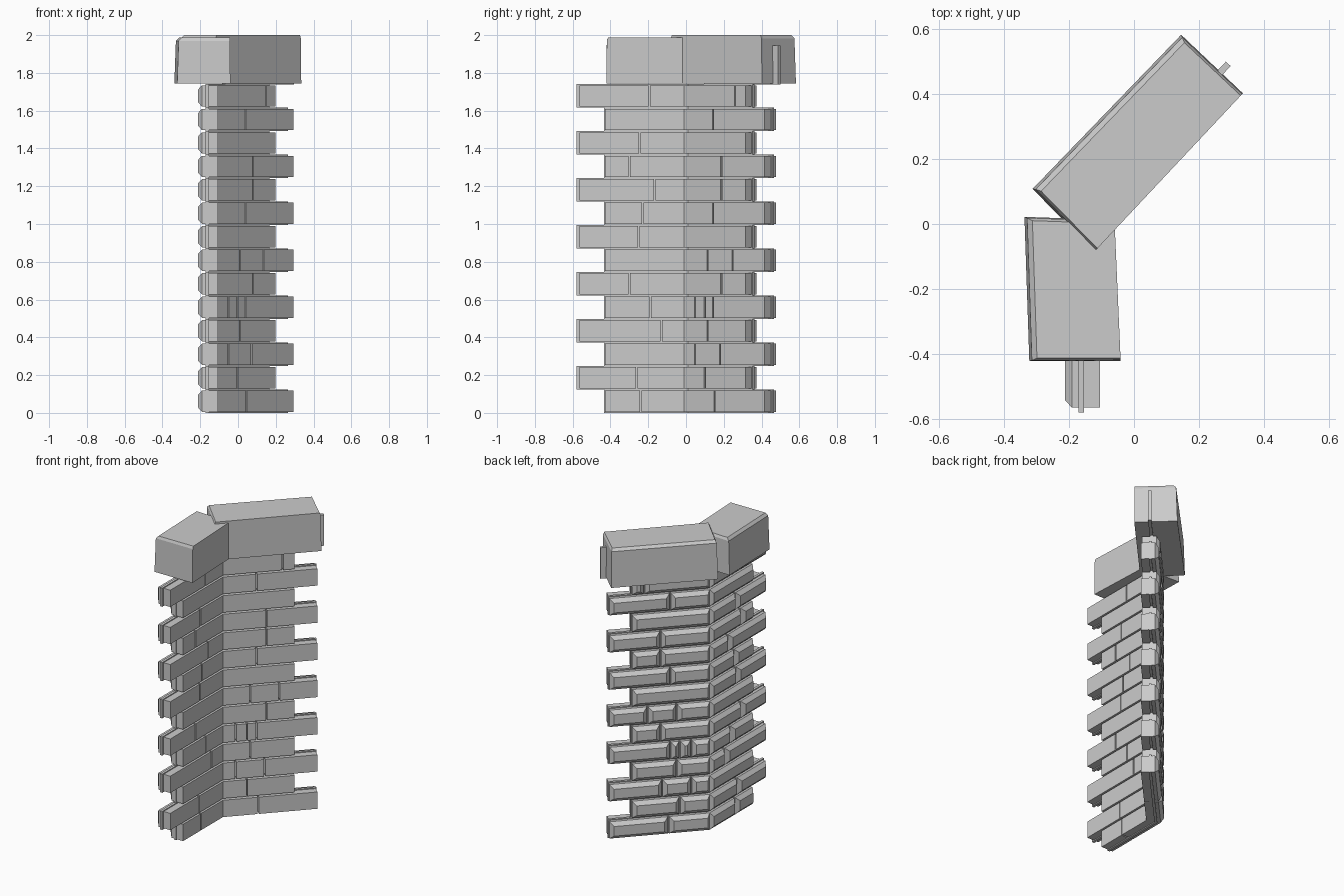
import bpy, bmesh, math
from mathutils import Vector

if "Cube" in bpy.data.objects:
    bpy.data.objects.remove(bpy.data.objects["Cube"])

ROWS, PITCH = 14, 0.1243
CORNER = Vector((-0.105, -0.01))
MITRE = math.tan(math.radians(21.6))
# each arm: (direction along wall, direction through thickness)
ARM_A = (Vector((0, -1)), Vector((-1, 0)))
ARM_B = (Vector((0.684, 0.729)), Vector((-0.729, 0.684)))


def point(arm, s, t, z, mitred=False):
    p = CORNER + arm[0] * (s - (t * MITRE if mitred else 0)) + arm[1] * t
    return (p.x, p.y, z)


def loft(bm, rings):
    """Closed skin through rings of four points."""
    vs = [[bm.verts.new(p) for p in r] for r in rings]
    for a, b in zip(vs, vs[1:]):
        for i in range(4):
            j = (i + 1) % 4
            bm.faces.new((a[i], a[j], b[j], b[i]))
    bm.faces.new(vs[0][::-1])
    bm.faces.new(vs[-1])


def finish(bm, name):
    bmesh.ops.recalc_face_normals(bm, faces=bm.faces)
    me = bpy.data.meshes.new(name)
    bm.to_mesh(me)
    bm.free()
    ob = bpy.data.objects.new(name, me)
    bpy.context.collection.objects.link(ob)
    return ob


def ring(arm, s0, s1, t, z0, z1, inset=0, corner=False):
    a, b = s0 + inset, s1 - inset
    return [point(arm, a, t, z0 + inset, corner), point(arm, b, t, z0 + inset),
            point(arm, b, t, z1 - inset), point(arm, a, t, z1 - inset, corner)]


def build_arm(name, arm, ends, joints, long_parity):
    front, back, mortar = bmesh.new(), bmesh.new(), bmesh.new()
    for r in range(ROWS):
        is_long = r % 2 == long_parity
        end, lip = ends[0] if is_long else ends[1]
        z0, z1 = r * PITCH, (r + 1) * PITCH
        # thin mortar sheet between the two brick faces
        loft(mortar, [ring(arm, 0, end + lip, t, z0, z1, 0, True) for t in (0.049, 0.066)])
        cuts = [0] + joints[r] + [end]
        for i, (a, b) in enumerate(zip(cuts, cuts[1:])):
            c = i == 0
            a += 0 if c else 0.004
            b -= 0 if i == len(cuts) - 2 else 0.004
            # flat inner brick
            loft(front, [ring(arm, a, b, t, z0 + .006, z1 - .006, 0, c) for t in (0, 0.05)])
            # chamfered outer brick
            loft(back, [ring(arm, a, b, t, z0 + .006, z1 - .006, k, c)
                        for t, k in ((0.065, 0), (0.086, 0), (0.108, 0.024))])
    finish(front, name + "_inner_bricks")
    finish(back, name + "_outer_bricks")
    finish(mortar, name + "_mortar")


joints_a = [[.23], [.25], [], [.29], [.12], [.18], [.29], [.24],
            [.22], [.155], [.29], [.235], [], [.185]]
joints_a[3], joints_a[4] = [.12], [.18]
joints_a[5], joints_a[6] = [.29], []
joints_b = [[.22], [.15], [.08, .26], [.17], [.08, .15, .21], [.27], [.17, .35],
            [], [.21], [.27], [.27], [], [.21], [.37]]
build_arm("short_wall", ARM_A, ((.555, .015), (.42, .004)), joints_a, 1)
joints_b = [[j for j in row] for row in joints_b]
build_arm("angled_wall", ARM_B, ((.585, .006), (.445, .006)), joints_b, 0)


# coping stones: corners in order front-near, front-far, back-far, back-near
def coping(name, corners, top, taper):
    c = [Vector(p) for p in corners]
    u = (c[1] - c[0]).normalized()
    v = (c[3] - c[0]).normalized()

    def level(z, near, far, rear):
        q = [c[0] + u * near, c[1] - u * far, c[2] - u * far - v * rear, c[3] + u * near - v * rear]
        return [(p.x, p.y, z) for p in q]
    bm = bmesh.new()
    loft(bm, [level(1.745, 0, 0, 0),
              level(top - 0.017, taper, 0.003, 0.008),
              level(top, taper + 0.008, 0.010, 0.024)])
    finish(bm, name)


coping("short_coping", [(-.06, .012), (-.041, -.422), (-.322, -.422), (-.337, .022)], 1.987, 0.003)
coping("angled_coping", [(-.122, -.085), (.335, .402), (.145, .582), (-.312, .108)], 2.0, 0.006)

# mortar tab showing at the far end of the angled coping
bm = bmesh.new()
loft(bm, [ring(ARM_B, 0.1, 0.637, t, 1.738, 1.945) for t in (0.046, 0.066)])
finish(bm, "coping_mortar")
